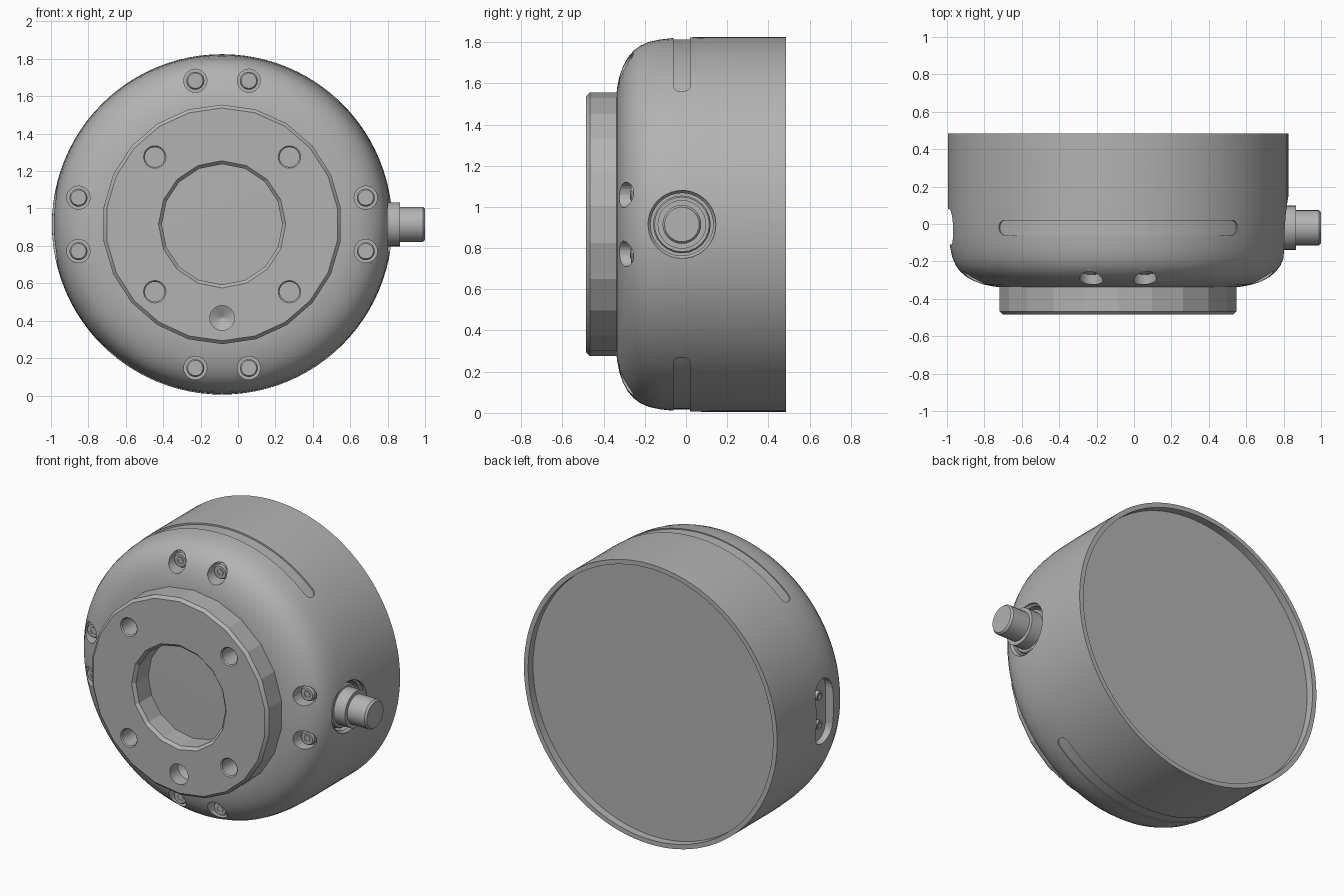
import bpy, bmesh, math

if "Cube" in bpy.data.objects:
    bpy.data.objects.remove(bpy.data.objects["Cube"])

CX, CZ = -0.085, 0.915   # main axis position
R = 0.91                 # housing radius

metal = bpy.data.materials.new("grey_metal")
metal.diffuse_color = (0.45, 0.45, 0.45, 1)
metal.use_nodes = True
metal.node_tree.nodes["Principled BSDF"].inputs["Base Color"].default_value = metal.diffuse_color


def finish(name, bm, smooth=30):
    bmesh.ops.recalc_face_normals(bm, faces=bm.faces)
    me = bpy.data.meshes.new(name)
    bm.to_mesh(me)
    bm.free()
    me.materials.append(metal)
    ob = bpy.data.objects.new(name, me)
    bpy.context.collection.objects.link(ob)
    if smooth:
        shade(ob, smooth)
    return ob


def shade(ob, angle):
    bpy.ops.object.select_all(action='DESELECT')
    ob.select_set(True)
    bpy.context.view_layer.objects.active = ob
    bpy.ops.object.shade_smooth_by_angle(angle=math.radians(angle))


def turned(name, profile, n, center, axis='Y', phase=0.0, smooth=30):
    """Revolve (radius, position along axis) points and cap both ends."""
    bm = bmesh.new()
    rings = []
    for r, h in profile:
        ring = []
        for i in range(n):
            a = 2 * math.pi * (i + phase) / n
            u, v = r * math.cos(a), r * math.sin(a)
            co = (center[0] + u, h, center[1] + v) if axis == 'Y' else (h, center[0] + u, center[1] + v)
            ring.append(bm.verts.new(co))
        rings.append(ring)
    for a, b in zip(rings, rings[1:]):
        for i in range(n):
            j = (i + 1) % n
            bm.faces.new((a[i], a[j], b[j], b[i]))
    bm.faces.new(rings[0])
    bm.faces.new(rings[-1])
    return finish(name, bm, smooth)


def cut(ob, cutters, angle=30):
    for c in cutters:
        c.hide_render = True
        m = ob.modifiers.new("cut", 'BOOLEAN')
        m.operation, m.solver, m.object = 'DIFFERENCE', 'EXACT', c
        bpy.context.view_layer.objects.active = ob
        bpy.ops.object.modifier_apply(modifier=m.name)
        bpy.data.objects.remove(c)
    shade(ob, angle)


def arc_groove_cutter(side):
    """Round-ended band that follows the housing wall."""
    bm = bmesh.new()
    y0, w, half, end = -0.02, 0.04, math.radians(44.7), 0.04 / R
    angles = [half - end * (1 - math.cos(t * math.pi / 12)) for t in range(1, 7)]
    angles += [(half - end) * (1 - k / 20) for k in range(1, 20)]
    angles = sorted(angles + [-a for a in angles] + [0.0])
    loops = []
    for a in angles:
        over = max(0, abs(a) - (half - end)) / end
        ww = w * math.sqrt(max(0.0, 1 - over * over))
        loops.append([bm.verts.new((CX + r * math.sin(a), y0 + s * ww, CZ + side * r * math.cos(a)))
                      for r, s in ((0.898, -1), (0.96, -1), (0.96, 1), (0.898, 1))])
    for a, b in zip(loops, loops[1:]):
        for i in range(4):
            j = (i + 1) % 4
            bm.faces.new((a[i], a[j], b[j], b[i]))
    bm.faces.new(loops[0])
    bm.faces.new(loops[-1])
    return finish("groove_cutter", bm, 0)


def slot_cutter(x0, x1, y, z, w, half):
    """Upright round-ended slot cut along x."""
    bm = bmesh.new()
    outline = []
    for s, start in ((1, 0), (-1, math.pi)):
        for k in range(13):
            a = start + math.pi * k / 12
            outline.append((y + w * math.cos(a), z + s * (half - w) + w * math.sin(a)))
    a = [bm.verts.new((x0, p, q)) for p, q in outline]
    b = [bm.verts.new((x1, p, q)) for p, q in outline]
    bm.faces.new(a)
    bm.faces.new(b)
    for i in range(len(a)):
        j = (i + 1) % len(a)
        bm.faces.new((a[i], a[j], b[j], b[i]))
    return finish("slot_cutter", bm, 0)


# Housing: rounded front edge, shallow recess at the back
housing = turned("housing", [
    (0.55, -0.34), (0.61, -0.339), (0.66, -0.335), (0.72, -0.323), (0.77, -0.305),
    (0.81, -0.283), (0.843, -0.255), (0.868, -0.222), (0.886, -0.18), (0.897, -0.13),
    (0.904, -0.07), (0.908, 0.0), (R, 0.1), (R, 0.485), (0.88, 0.485), (0.88, 0.435)],
    96, (CX, CZ))

# Screw positions: a pair on each of the four sides
screws = []
for s in (-1, 1):
    for t in (-1, 1):
        screws += [(CX + s * 0.143, CZ + t * 0.768), (CX + t * 0.768, CZ + s * 0.143)]

cutters = [turned("pocket_cutter", [(0.062, -0.5), (0.062, -0.215)], 24, p, smooth=0) for p in screws]
cutters += [arc_groove_cutter(1), arc_groove_cutter(-1)]
cutters.append(turned("plug_pocket_cutter", [(0.165, 1.1), (0.165, 0.80), (0.152, 0.785), (0.152, 0.73)],
                      40, (-0.02, CZ), 'X', smooth=0))
cutters.append(slot_cutter(-1.2, -0.925, -0.015, CZ, 0.095, 0.21))
cut(housing, cutters)

# Cap screws with hexagonal sockets
for p in screws:
    turned("cap_screw", [(0.048, -0.21), (0.048, -0.258), (0.041, -0.268), (0.026, -0.268)], 20, p)
    turned("socket_rim", [(0.026, -0.266), (0.026, -0.272), (0.018, -0.272), (0.018, -0.269)], 6, p, smooth=0)

# Mounting flange with faceted rim, centre bore and bolt holes
flange = turned("mounting_flange", [(0.64, -0.325), (0.64, -0.467), (0.622, -0.485)],
                22, (CX, CZ), phase=0.5, smooth=0)
cutters = [turned("bore_cutter", [(0.355, -0.5), (0.34, -0.485), (0.322, -0.467), (0.322, -0.3)],
                  16, (CX, CZ), smooth=0)]
for s in (-1, 1):
    for t in (-1, 1):
        cutters.append(turned("bolt_hole_cutter", [(0.067, -0.492), (0.053, -0.478), (0.053, -0.36)],
                              24, (CX + s * 0.36, CZ + t * 0.36), smooth=0))
cutters.append(turned("pin_hole_cutter", [(0.066, -0.5), (0.066, -0.40), (0.002, -0.365)],
                      24, (CX, CZ - 0.5), smooth=0))
cut(flange, cutters, 16)

# Side connector: nut, collar and plug
side = (-0.02, CZ)
turned("connector_nut", [(0.14, 0.72), (0.14, 0.775), (0.133, 0.785)], 24, side, 'X')
turned("connector_collar", [(0.118, 0.77), (0.118, 0.865)], 28, side, 'X')
turned("connector_plug", [(0.094, 0.86), (0.094, 0.988), (0.084, 1.0)], 28, side, 'X')

# Two small pins inside the side slot
for s in (-1, 1):
    turned("slot_pin", [(0.028, -0.915), (0.028, -0.95), (0.016, -0.95), (0.016, -0.94)],
           16, (-0.015, CZ + s * 0.095), 'X')
